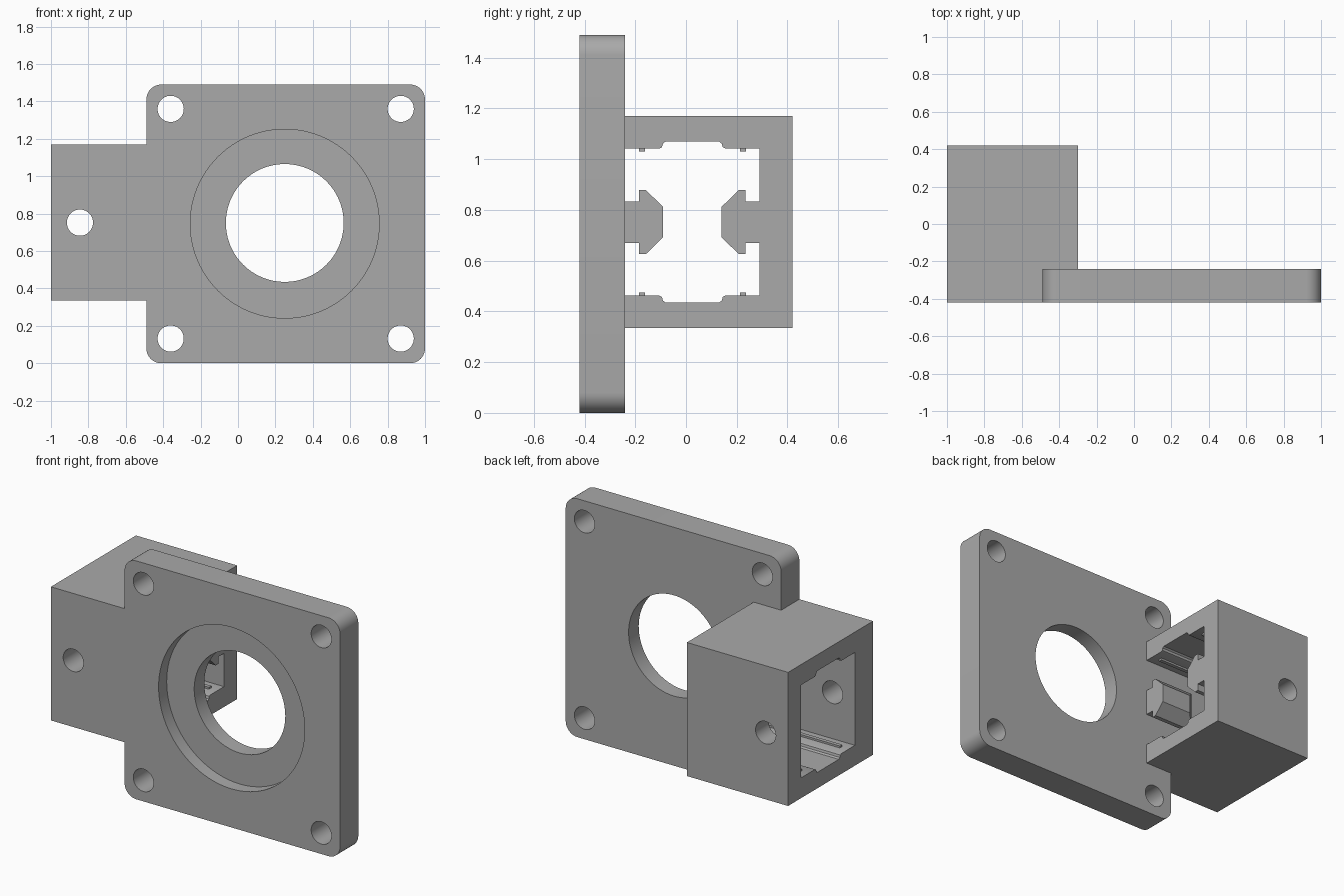
import bpy, bmesh
from math import cos, sin, pi, radians
from mathutils import Vector, Matrix

cube = bpy.data.objects.get("Cube")
if cube:
    bpy.data.objects.remove(cube, do_unlink=True)

grey = bpy.data.materials.new("plain grey")
grey.use_nodes = True
grey.diffuse_color = (0.4, 0.4, 0.4, 1)
for node in grey.node_tree.nodes:
    if node.type == "BSDF_PRINCIPLED":
        node.inputs["Base Color"].default_value = (0.4, 0.4, 0.4, 1)


def make(name, bm):
    bmesh.ops.recalc_face_normals(bm, faces=bm.faces)
    mesh = bpy.data.meshes.new(name)
    bm.to_mesh(mesh)
    bm.free()
    mesh.materials.append(grey)
    obj = bpy.data.objects.new(name, mesh)
    bpy.context.collection.objects.link(obj)
    return obj


def prism(name, outline, place, start, end):
    """Extrude a 2D outline; place(a, b, depth) gives the 3D point."""
    bm = bmesh.new()
    face = bm.faces.new([bm.verts.new(place(a, b, start)) for a, b in outline])
    out = bmesh.ops.extrude_face_region(bm, geom=[face])
    verts = [v for v in out["geom"] if isinstance(v, bmesh.types.BMVert)]
    shift = Vector(place(0, 0, end)) - Vector(place(0, 0, start))
    bmesh.ops.translate(bm, verts=verts, vec=shift)
    return make(name, bm)


def along_y(a, b, d):
    return (a, d, b)


def along_x(a, b, d):
    return (d, a, b)


def hull(name, points):
    bm = bmesh.new()
    for p in points:
        bm.verts.new(p)
    bmesh.ops.convex_hull(bm, input=bm.verts)
    return make(name, bm)


def block(name, xs, ys, zs):
    return hull(name, [(x, y, z) for x in xs for y in ys for z in zs])


def arc(cx, cz, r, start, steps=10):
    return [(cx + r * cos(radians(start + 90 * i / steps)),
             cz + r * sin(radians(start + 90 * i / steps))) for i in range(steps + 1)]


def drill(obj, x, z, r, y0, y1, sides=48):
    bm = bmesh.new()
    turn = Matrix.Translation((x, (y0 + y1) / 2, z)) @ Matrix.Rotation(pi / 2, 4, "X")
    bmesh.ops.create_cone(bm, cap_ends=True, segments=sides, radius1=r, radius2=r,
                          depth=y1 - y0, matrix=turn)
    cutter = make("drill", bm)
    cutter.hide_render = True
    mod = obj.modifiers.new("hole", "BOOLEAN")
    mod.operation, mod.solver, mod.object = "DIFFERENCE", "EXACT", cutter
    bpy.context.view_layer.objects.active = obj
    bpy.ops.object.modifier_apply(modifier=mod.name)
    bpy.data.objects.remove(cutter, do_unlink=True)


FRONT, SEAM, BACK = -0.42, -0.24, 0.42
LOW, HIGH, MID = 0.335, 1.17, 0.752
END, INNER = -1.0, -0.3
R = 0.08

# Front plate with the side arm that closes the socket
outline = [(END, LOW), (-0.49, LOW)]
outline += arc(-0.49 + R, R, R, 180) + arc(1 - R, R, R, 270)
outline += arc(1 - R, 1.49 - R, R, 0) + arc(-0.49 + R, 1.49 - R, R, 90)
outline += [(-0.49, HIGH), (END, HIGH)]
plate = prism("front_plate", outline, along_y, FRONT, SEAM)

# Bearing bore, its counterbore, corner holes and arm hole
drill(plate, 0.25, 0.75, 0.315, -0.6, 0, 96)
drill(plate, 0.25, 0.746, 0.505, -0.6, FRONT + 0.08, 96)
for x in (-0.36, 0.87):
    for z in (0.132, 1.36):
        drill(plate, x, z, 0.07, -0.6, 0)
drill(plate, -0.845, MID, 0.07, -0.6, 0)

# Rear channel of the socket, with a shallow groove in floor and roof
CY = 0.025
half = [(-0.265, 0.29), (-0.13, 0.29), (-0.12, 0.295), (-0.116, 0.309), (-0.106, 0.317)]
roof = [(CY + s * a, b) for s, pts in ((1, half), (-1, half[::-1])) for a, b in pts]
roof = [(CY + a, b) for a, b in half] + [(CY - a, b) for a, b in half[::-1]]
channel_outline = [(SEAM, LOW), (BACK, LOW), (BACK, HIGH), (SEAM, HIGH)]
channel_outline += [(y, MID + h) for y, h in roof]
channel_outline += [(y, MID - h) for y, h in roof[::-1]]
channel = prism("socket_channel", channel_outline, along_x, END, INNER)
drill(channel, -0.845, MID, 0.07, 0.2, 0.6)

# T-shaped keys on the front and back walls, tapered at the far end
for side, label in ((-1, "front"), (1, "back")):
    def y_at(d):
        return CY + side * d
    block(label + "_key_stem", (-0.58, INNER), (y_at(0.265), y_at(0.205)),
          (MID - 0.082, MID + 0.082))
    head = []
    for d, h, far in ((0.21, 0.126, -0.58), (0.183, 0.126, -0.58), (0.115, 0.06, -0.51)):
        head += [(x, y_at(d), MID + s * h) for x in (far, INNER) for s in (-1, 1)]
    hull(label + "_key_head", head)
    # Thin ribs on the floor and roof
    for s, place in ((-1, "floor"), (1, "roof")):
        block(label + "_" + place + "_rib", (-0.95, -0.35), (y_at(0.187), y_at(0.211)),
              (MID + s * 0.278, MID + s * 0.295))

# Smooth the round walls, keep the edges crisp
for obj in bpy.context.scene.objects:
    if obj.type == "MESH":
        bpy.ops.object.select_all(action="DESELECT")
        obj.select_set(True)
        bpy.context.view_layer.objects.active = obj
        bpy.ops.object.shade_smooth_by_angle(angle=radians(30))
